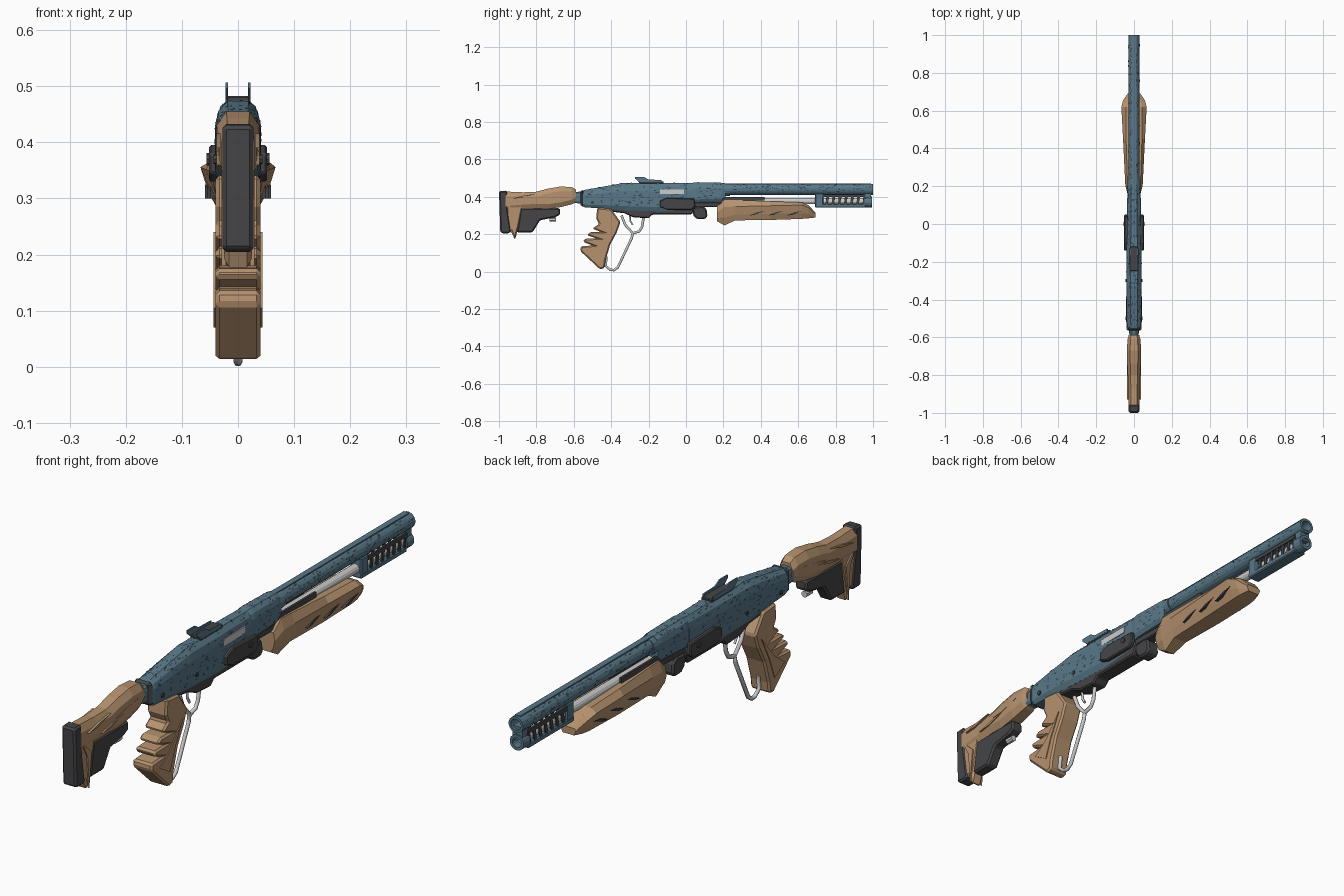
import bpy, bmesh, math, random
from mathutils import Vector
from mathutils.bvhtree import BVHTree

if "Cube" in bpy.data.objects:
    bpy.data.objects.remove(bpy.data.objects["Cube"])

random.seed(4)


def material(name, r, g, b):
    m = bpy.data.materials.new(name)
    m.diffuse_color = (r, g, b, 1)
    m.use_nodes = True
    m.node_tree.nodes["Principled BSDF"].inputs["Base Color"].default_value = m.diffuse_color
    return m


BLUE = material("blue_steel", 0.10, 0.19, 0.25)
TAN = material("carved_wood", 0.47, 0.29, 0.16)
DARK = material("dark_rubber", 0.06, 0.06, 0.065)
FLECK = material("worn_fleck", 0.035, 0.055, 0.07)


def finish(name, bm, mat=None, bevel=0):
    bmesh.ops.recalc_face_normals(bm, faces=bm.faces)
    me = bpy.data.meshes.new(name)
    bm.to_mesh(me)
    bm.free()
    ob = bpy.data.objects.new(name, me)
    bpy.context.collection.objects.link(ob)
    if mat:
        me.materials.append(mat)
    if bevel:
        b = ob.modifiers.new("chamfer", "BEVEL")
        b.width, b.segments, b.limit_method = bevel, 1, "ANGLE"
        b.angle_limit = math.radians(40)
    return ob


def prism(name, pts, w, mat=None, bevel=0, x=0):
    """Side profile (y, z) extruded to half width w around x."""
    bm = bmesh.new()
    f = bm.faces.new([bm.verts.new((x - w, y, z)) for y, z in pts])
    ext = bmesh.ops.extrude_face_region(bm, geom=[f])["geom"]
    bmesh.ops.translate(bm, vec=(2 * w, 0, 0),
                        verts=[v for v in ext if isinstance(v, bmesh.types.BMVert)])
    return finish(name, bm, mat, bevel)


def box(name, y0, y1, z0, z1, w, mat=None, bevel=0, x=0):
    return prism(name, [(y0, z0), (y1, z0), (y1, z1), (y0, z1)], w, mat, bevel, x)


def loft(name, sections, mat=None):
    """sections: (y, [(x, z) of the right half, top to bottom])."""
    bm = bmesh.new()
    rings = []
    for y, half in sections:
        full = half + [(-x, z) for x, z in reversed(half)]
        rings.append([bm.verts.new((x, y, z)) for x, z in full])
    n = len(rings[0])
    for a, b in zip(rings, rings[1:]):
        for i in range(n):
            bm.faces.new((a[i], a[(i + 1) % n], b[(i + 1) % n], b[i]))
    bm.faces.new(rings[0])
    bm.faces.new(rings[-1])
    return finish(name, bm, mat)


def tube(name, y0, y1, z, r, mat=None, inner=0, sides=16, x=0):
    """Round bar along y, or a hollow pipe when inner is given."""
    bm = bmesh.new()
    loops = [(y0, r), (y1, r)] + ([(y1, inner), (y0, inner)] if inner else [])
    ang = [2 * math.pi * (i + .5) / sides for i in range(sides)]
    rings = [[bm.verts.new((x + q * math.cos(a), y, z + q * math.sin(a))) for a in ang]
             for y, q in loops]
    pairs = list(zip(rings, rings[1:] + rings[:1])) if inner else [(rings[0], rings[1])]
    for a, b in pairs:
        for i in range(sides):
            j = (i + 1) % sides
            bm.faces.new((a[i], a[j], b[j], b[i]))
    if not inner:
        for ring in rings:
            bm.faces.new(ring)
    return finish(name, bm, mat)


def rounded(z0, z1, w):
    h = z1 - z0
    return [(w * .45, z1), (w * .85, z1 - h * .12), (w, z1 - h * .3),
            (w, z0 + h * .15), (w * .75, z0)]


# Barrel, magazine tube and muzzle
barrel = tube("barrel", 0.18, 1.0, 0.44, 0.03, BLUE, 0.021)
tube("barrel_plug", 0.2, 0.93, 0.44, 0.022, DARK)
rib = box("barrel_rib", 0.2, 0.99, 0.462, 0.472, 0.011, BLUE)
collar = tube("barrel_collar", 0.19, 0.235, 0.438, 0.034, BLUE)
tube("magazine_tube", 0.03, 0.97, 0.377, 0.017, None, sides=12)
tube("muzzle_lower_cap", 0.955, 0.995, 0.372, 0.029, BLUE, 0.018)
box("muzzle_bridge", 0.955, 0.99, 0.38, 0.43, 0.02, BLUE)
box("magazine_block", 0.69, 0.735, 0.342, 0.42, 0.024, BLUE, 0.005)
tray = box("magazine_tray", 0.69, 0.96, 0.342, 0.362, 0.025, BLUE, 0.004)
for s in (-1, 1):
    box("shroud_rail", 0.73, 0.96, 0.398, 0.412, 0.003, DARK, x=s * .022)
    for i in range(7):
        y = 0.745 + i * 0.033
        prism("shroud_slat", [(y, .36), (y + .014, .36), (y + .02, .40), (y + .006, .40)],
              0.002, DARK, x=s * .021)
    box("action_bar", 0.1, 0.42, 0.38, 0.4, 0.004, DARK, x=s * .024)

# Receiver
receiver = loft("receiver", [
    (-.555, rounded(.35, .432, .034)), (-.54, rounded(.343, .437, .038)),
    (-.44, rounded(.338, .455, .040)), (-.33, rounded(.328, .474, .041)),
    (-.14, rounded(.322, .475, .040)), (.03, rounded(.328, .474, .036))], BLUE)
front_housing = loft("front_housing", [
    (.03, rounded(.365, .474, .034)), (.05, rounded(.37, .477, .037)),
    (.19, rounded(.375, .475, .035)), (.21, rounded(.39, .472, .031))], BLUE)
neck = loft("stock_neck", [(-.62, rounded(.37, .425, .024)), (-.55, rounded(.362, .428, .026))], BLUE)
box("rear_collar", -.565, -.545, .348, .436, .036, DARK, .012)
box("ejection_port", -.14, -.01, .415, .44, .003, x=.037)
for s in (-1, 1):
    prism("side_plate", [(-.14, .345), (-.1, .33), (.03, .33), (.05, .35), (.045, .39),
                         (-.1, .395), (-.14, .38)], .009, DARK, .004, x=s * .043)
    for y, r in ((-.5, .009), (-.3, .008), (.0, .011)):
        bm = bmesh.new()
        bmesh.ops.create_cone(bm, cap_ends=True, segments=8, radius1=r, radius2=r, depth=.008)
        pin = finish("receiver_pin", bm, DARK)
        pin.rotation_euler[1] = math.pi / 2
        pin.location = (s * (.052 if y == 0 else .04), y, .37)

# Dark underside, loading gate and latch
prism("lower_frame", [(-.46, .345), (-.44, .325), (-.33, .312), (-.28, .29), (-.2, .285),
                      (-.18, .305), (.03, .305), (.05, .345)], .03, DARK, .005)
prism("front_latch", [(.03, .345), (.04, .30), (.06, .28), (.1, .28), (.115, .295),
                      (.11, .335), (.09, .35)], .026, DARK, .007)
box("latch_bar", .03, .2, .345, .372, .022, DARK, .004)

# Rear sight
box("sight_base", -.25, -.12, .47, .483, .022, DARK, .003)
for s in (-1, 1):
    prism("sight_wing", [(-.25, .478), (-.13, .478), (-.13, .49), (-.2, .492), (-.225, .507),
                         (-.272, .507), (-.272, .497)], .0025, BLUE, x=s * .02)

# Wooden fore-end: ridged sides widest near the front
FORE = [(.165, .030, .345, .036, .315, .018, .270), (.205, .034, .384, .046, .345, .020, .247),
        (.265, .036, .383, .049, .348, .028, .274), (.45, .042, .376, .058, .352, .034, .276),
        (.62, .042, .370, .067, .356, .036, .282), (.655, .036, .355, .058, .342, .034, .285),
        (.692, .026, .315, .032, .308, .024, .289)]
loft("fore_end", [(y, [(a, b), (c, d), (c * .8, (d + f) / 2 - .006), (e, f)])
                  for y, a, b, c, d, e, f in FORE], TAN)
for s in (-1, 1):
    for y in (.34, .44, .54):
        k = .043 + (y - .34) * .05
        prism("fore_end_carving", [(y, .30), (y + .03, .304), (y + .085, .325), (y + .04, .318)],
              .006, DARK, x=s * k)

# Wooden stock with butt pad and shell carrier
prism("stock_strut", [(-.965, .42), (-.87, .4), (-.875, .335), (-.895, .235), (-.915, .17),
                      (-.935, .215), (-.955, .21)], .024, TAN, .008)


def octo(z0, z1, w):
    return [(w * .55, z1), (w, z1 - .025), (w, z0 + .025), (w * .6, z0)]


loft("stock_body", [
    (-.965, octo(.325, .428, .029)), (-.87, octo(.333, .424, .030)),
    (-.80, octo(.337, .427, .034)), (-.74, octo(.335, .443, .036)),
    (-.67, octo(.345, .455, .038)), (-.61, octo(.36, .452, .034)),
    (-.588, octo(.37, .438, .028))], TAN)
for s in (-1, 1):
    for y, z in ((-.93, .39), (-.85, .36), (-.77, .385)):
        prism("stock_carving", [(y, z), (y + .05, z + .004), (y + .13, z + .026), (y + .06, z + .016)],
              .004, TAN, x=s * .034)
    prism("strut_ridge", [(-.955, .36), (-.9, .31), (-.915, .18), (-.925, .30)], .004, TAN, x=s * .025)
prism("butt_pad", [(-1.0, .43), (-.957, .433), (-.952, .33), (-.935, .215), (-.945, .205),
                   (-.985, .205), (-.993, .215)], .028, DARK, .010)
prism("shell_carrier", [(-.885, .338), (-.675, .34), (-.672, .305), (-.70, .29), (-.78, .275),
                        (-.82, .21), (-.905, .21)], .024, DARK, .007)
tube("carrier_knob", -.73, -.695, .278, .012, None, sides=8)

# Pistol grip with splintered grooves down its back
prism("grip", [(-.475, .342), (-.40, .335), (-.375, .30), (-.35, .265), (-.37, .21), (-.405, .145),
               (-.43, .06), (-.435, .02), (-.46, .012), (-.565, .11), (-.562, .135), (-.50, .14),
               (-.548, .158), (-.545, .175), (-.48, .178), (-.53, .195), (-.51, .212),
               (-.455, .212), (-.50, .23), (-.465, .255), (-.48, .285)], .04, TAN, .009)
for s in (-1, 1):
    prism("grip_carving", [(-.52, .105), (-.46, .07), (-.43, .15), (-.385, .24), (-.46, .15)],
          .003, TAN, x=s * .0405)

# Lever loop and trigger


def rod(name, pts, r):
    cu = bpy.data.curves.new(name, "CURVE")
    cu.dimensions, cu.bevel_depth, cu.bevel_resolution = "3D", r, 1
    cu.use_fill_caps = True
    sp = cu.splines.new("POLY")
    sp.points.add(len(pts) - 1)
    for p, (y, z) in zip(sp.points, pts):
        p.co = (0, y, z, 1)
    bpy.context.collection.objects.link(bpy.data.objects.new(name, cu))


rod("lever_loop", [(-.345, .30), (-.325, .25), (-.285, .205), (-.29, .18), (-.365, .022), (-.385, .008),
                   (-.405, .01), (-.43, .03), (-.425, .08)], .008)
rod("lever_arm", [(-.285, .205), (-.25, .215), (-.235, .24), (-.225, .3)], .008)
rod("trigger", [(-.30, .30), (-.297, .27), (-.285, .25)], .005)

# Worn paint flecks scattered over the blue steel
bpy.context.view_layer.update()
dg = bpy.context.evaluated_depsgraph_get()
bm = bmesh.new()
for ob, y0, y1, z0, z1, n in ((receiver, -.53, .02, .35, .47, 330), (front_housing, .06, .19, .39, .47, 80),
                              (barrel, .24, .99, .42, .47, 330)):
    tree = BVHTree.FromObject(ob, dg)
    for _ in range(n):
        y, z = random.uniform(y0, y1), random.uniform(z0, z1)
        side = random.choice((-1, 1, 0))
        if side:
            hit = tree.ray_cast(Vector((side, y, z)), Vector((-side, 0, 0)))
        else:
            hit = tree.ray_cast(Vector((random.uniform(-.03, .03), y, 1)), Vector((0, 0, -1)))
        p, nrm = hit[0], hit[1]
        if p is None or abs(nrm.y) > .7:
            continue
        u = (Vector((0, 1, 0)) - nrm * nrm.y).normalized()
        v = nrm.cross(u)
        a, b = random.uniform(.003, .010), random.uniform(.0015, .004)
        c = p + nrm * .0009
        bm.faces.new([bm.verts.new(c + u * a * i + v * b * j)
                      for i, j in ((-1, -.4), (.3, -1), (1, .5), (-.2, 1))])
finish("paint_flecks", bm, FLECK)
